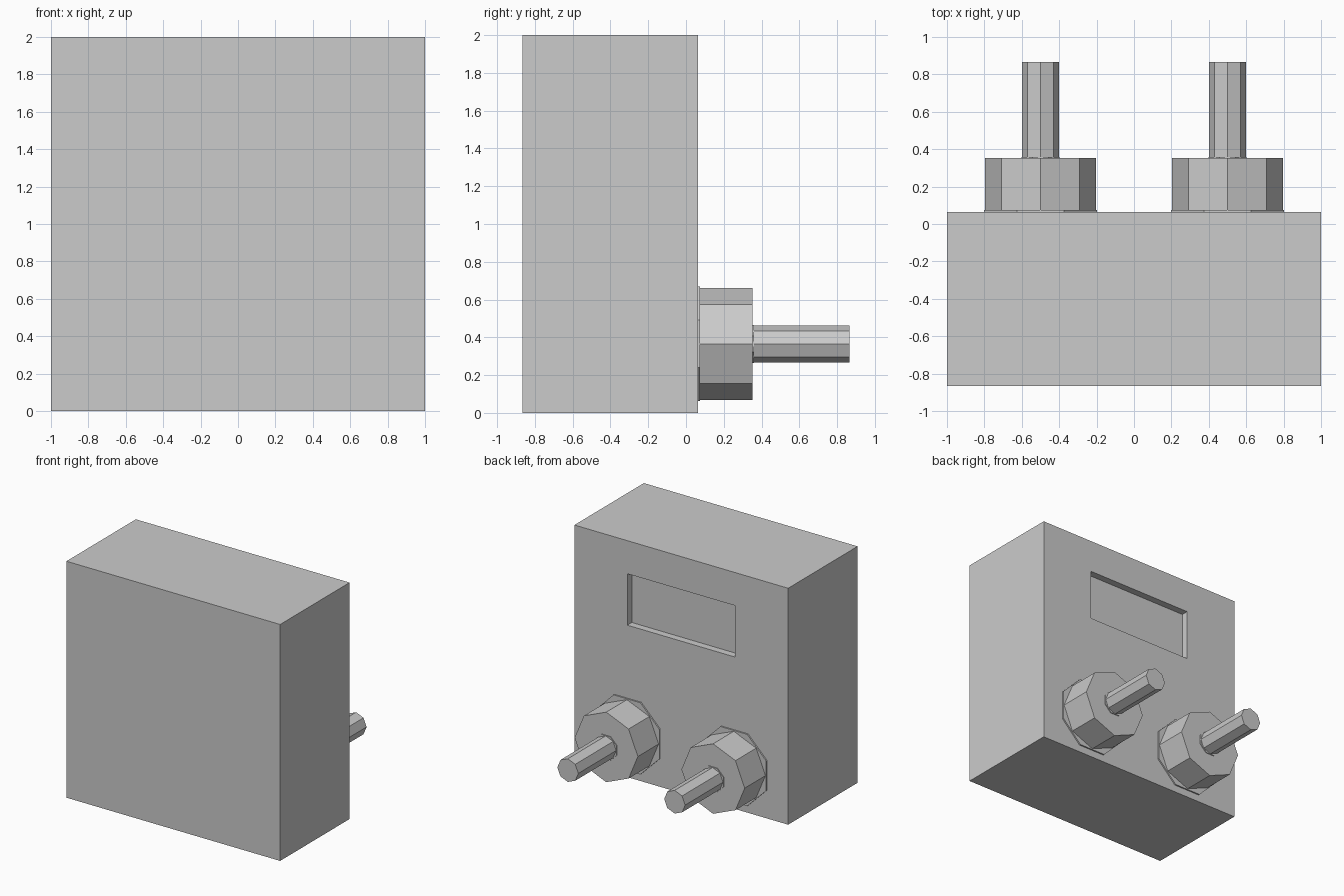
import bpy, bmesh
from math import pi
from mathutils import Matrix, Vector

if "Cube" in bpy.data.objects:
    bpy.data.objects.remove(bpy.data.objects["Cube"])

BACK = 0.063    # y of the panel carrying the knobs
END = 0.865     # half of the overall depth


def finish(bm, name):
    bmesh.ops.recalc_face_normals(bm, faces=bm.faces)
    mesh = bpy.data.meshes.new(name)
    bm.to_mesh(mesh)
    bm.free()
    obj = bpy.data.objects.new(name, mesh)
    bpy.context.collection.objects.link(obj)
    return obj


def octagon_prism(name, x, radius, y0, y1, turn=0.0):
    """Eight-sided prism lying along y; turn rotates it about its axis."""
    bm = bmesh.new()
    bmesh.ops.create_cone(
        bm, cap_ends=True, segments=8, radius1=radius, radius2=radius, depth=y1 - y0,
        matrix=Matrix.Translation((x, (y0 + y1) / 2, 0.365))
        @ Matrix.Rotation(-pi / 2, 4, 'X') @ Matrix.Rotation(turn, 4, 'Z'))
    return finish(bm, name)


# Housing with a recessed display window in the +y panel
bm = bmesh.new()
bmesh.ops.create_cube(
    bm, size=1, matrix=Matrix.Translation((0, (BACK - END) / 2, 1))
    @ Matrix.Diagonal((2, BACK + END, 2, 1)))
panel = max(bm.faces, key=lambda f: f.calc_center_median().y)
bmesh.ops.inset_individual(bm, faces=[panel], thickness=0.1)
for v in panel.verts:
    v.co.x = 0.505 if v.co.x > 0 else -0.505
    v.co.z = 1.72 if v.co.z > 1 else 1.285
window = bmesh.ops.extrude_discrete_faces(bm, faces=[panel])["faces"][0]
bmesh.ops.translate(bm, verts=window.verts, vec=Vector((0, -0.06, 0)))
finish(bm, "housing")

# Two octagonal knobs with thin collars and long shafts
for side, x in (("left", -0.5), ("right", 0.5)):
    octagon_prism(side + "_knob_collar", x, 0.328, BACK - 0.01, BACK + 0.012, pi / 8)
    octagon_prism(side + "_knob", x, 0.296, BACK - 0.01, 0.352)
    octagon_prism(side + "_shaft_collar", x, 0.109, 0.342, 0.359, pi / 8)
    octagon_prism(side + "_shaft", x, 0.098, 0.342, END)
